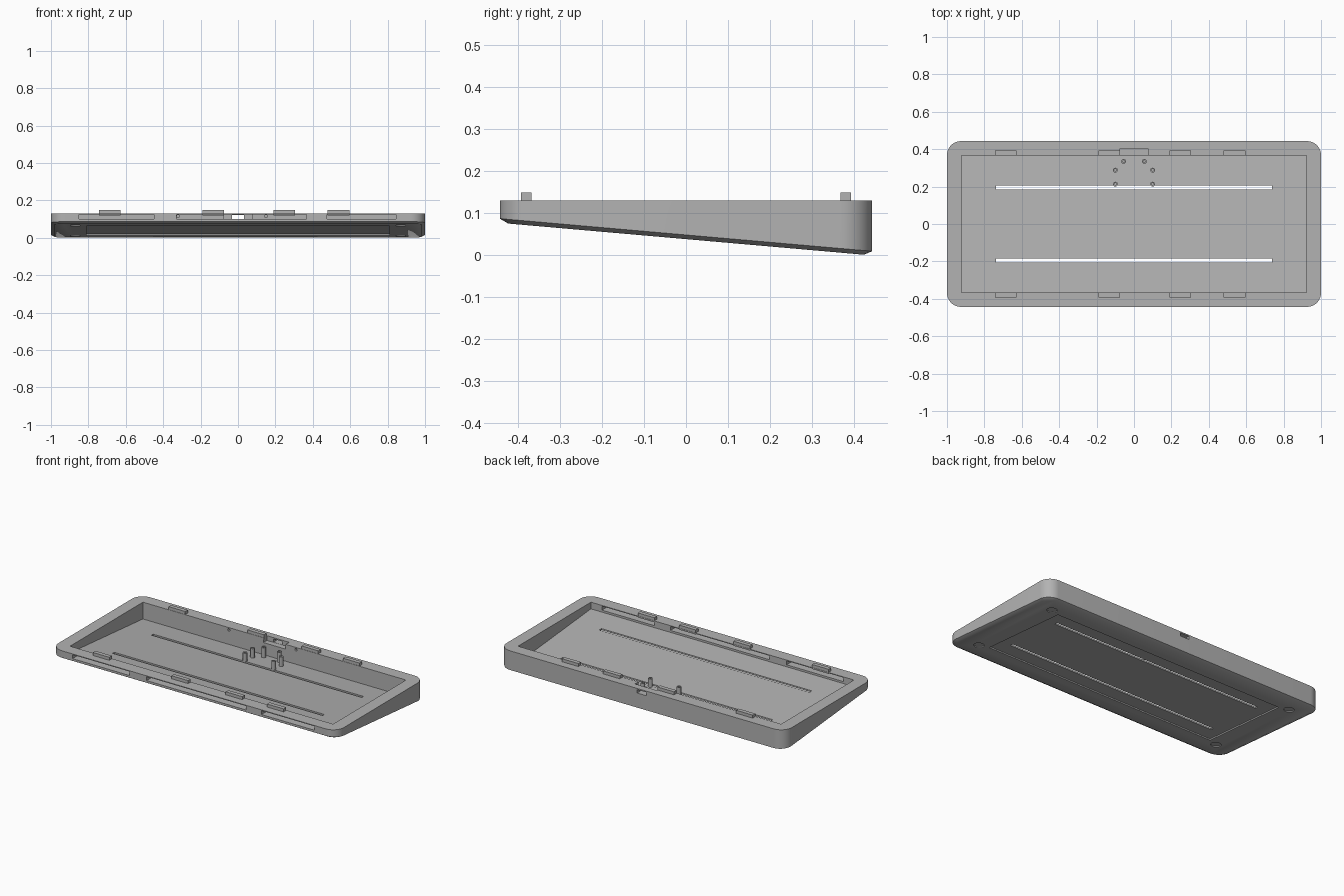
import bpy, bmesh, math

cube = bpy.data.objects.get("Cube")
if cube:
    bpy.data.objects.remove(cube, do_unlink=True)

grey = bpy.data.materials.new("plain grey")
grey.use_nodes = True
grey.diffuse_color = (0.45, 0.45, 0.45, 1)
grey.node_tree.nodes["Principled BSDF"].inputs["Base Color"].default_value = (0.45, 0.45, 0.45, 1)

TOP = 0.13


def base(y, up=0.0):
    """Height of the sloping underside, plus an offset."""
    return 0.0375 - 0.0876 * y + up


def make(name, bm):
    bmesh.ops.recalc_face_normals(bm, faces=bm.faces)
    mesh = bpy.data.meshes.new(name)
    bm.to_mesh(mesh)
    bm.free()
    mesh.materials.append(grey)
    ob = bpy.data.objects.new(name, mesh)
    bpy.context.collection.objects.link(ob)
    return ob


def loft(name, rings):
    """Closed solid through rings of equal point count."""
    bm = bmesh.new()
    loops = [[bm.verts.new(p) for p in ring] for ring in rings]
    n = len(loops[0])
    for a, b in zip(loops, loops[1:]):
        for i in range(n):
            j = (i + 1) % n
            bm.faces.new((a[i], a[j], b[j], b[i]))
    bm.faces.new(loops[0][::-1])
    bm.faces.new(loops[-1])
    return make(name, bm)


def prism(name, x0, x1, profile):
    """Side profile of (y, z) points stretched from x0 to x1."""
    return loft(name, [[(x, y, z) for y, z in profile] for x in (x0, x1)])


def box(name, x0, x1, y0, y1, z0, z1):
    return prism(name, x0, x1, [(y0, z0), (y1, z0), (y1, z1), (y0, z1)])


def circle(x, y, r, z, n=20):
    return [(x + r * math.cos(2 * math.pi * i / n),
             y + r * math.sin(2 * math.pi * i / n), z) for i in range(n)]


def outline(inset, height):
    """Rounded rectangle; height is a function of y."""
    hx, hy, r, steps = 1 - inset, 0.443 - inset, 0.075 - inset, 10
    pts = []
    for k, (sx, sy) in enumerate(((1, 1), (-1, 1), (-1, -1), (1, -1))):
        for i in range(steps + 1):
            a = math.pi / 2 * (k + i / steps)
            x = sx * (hx - r) + r * math.cos(a)
            y = sy * (hy - r) + r * math.sin(a)
            pts.append((x, y, height(y)))
    return pts


def smooth(ob):
    bpy.ops.object.select_all(action='DESELECT')
    ob.select_set(True)
    bpy.context.view_layer.objects.active = ob
    bpy.ops.object.shade_smooth_by_angle(angle=math.radians(30))


# Wedge-shaped tray body with a chamfered underside
tray = loft("tray", [outline(0.02, base),
                     outline(0, lambda y: base(y, 0.01)),
                     outline(0, lambda y: TOP)])

# Main cavity and shallow recess underneath
D, R = 0.365, 0.3
cutters = [
    prism("cavity", -0.922, 0.922, [(-D, base(-D, 0.018)), (D, base(D, 0.018)), (D, 0.3), (-D, 0.3)]),
    prism("under_recess", -0.81, 0.81, [(-R, -0.1), (R, -0.1), (R, base(R, 0.008)), (-R, base(-R, 0.008))]),
]
# Long floor slots
for y in (-0.195, 0.195):
    cutters.append(box("floor_slot", -0.737, 0.737, y - 0.01, y + 0.01, -0.1, 0.115))
# Openings through the front wall
for x0, x1 in ((-0.85, -0.45), (-0.33, 0.365), (0.475, 0.845)):
    cutters.append(box("front_opening", x0, x1, -0.5, -0.35, 0.1, 0.125))
# Connector port and the pocket behind it
cutters.append(box("port", -0.032, 0.032, 0.35, 0.5, 0.101, 0.122))
cutters.append(box("port_pocket", -0.078, 0.078, 0.35, 0.4, 0.1, 0.2))
# Small sockets in the rear inner wall
for x in (-0.32, 0.15):
    ring = circle(x, 0.115, 0.008, 0, 12)
    cutters.append(loft("wall_socket", [[(a, y, b) for a, b, _ in ring] for y in (0.35, 0.38)]))
# Round seats for the feet
for x in (-0.87, 0.87):
    for y in (-0.32, 0.32):
        ring = circle(x, y, 0.03, 0)
        cutters.append(loft("foot_seat", [circle(x, y, 0.03, -0.1),
                                          [(a, b, base(b, 0.006)) for a, b, _ in ring]]))

bpy.context.view_layer.objects.active = tray
for cutter in cutters:
    cutter.hide_render = True
    mod = tray.modifiers.new("cut", 'BOOLEAN')
    mod.operation = 'DIFFERENCE'
    mod.solver = 'EXACT'
    mod.object = cutter
    bpy.ops.object.modifier_apply(modifier=mod.name)
    bpy.data.objects.remove(cutter, do_unlink=True)
smooth(tray)

# Locating tabs along the front and rear rims
for x in (-0.685, -0.133, 0.247, 0.537):
    for side, y in (("front", -0.38), ("rear", 0.38)):
        box(side + "_tab", x - 0.058, x + 0.058, y - 0.013, y + 0.013, 0.12, 0.149)

# Hollow mounting posts for the circuit board
for x, y in ((0.055, 0.335), (0.1, 0.288), (0.1, 0.213)):
    for s in (-1, 1):
        z = base(y, 0.01)
        post = loft("mounting_post", [circle(s * x, y, 0.013, z),
                                      circle(s * x, y, 0.013, 0.09),
                                      circle(s * x, y, 0.006, 0.09),
                                      circle(s * x, y, 0.006, 0.06)])
        smooth(post)
